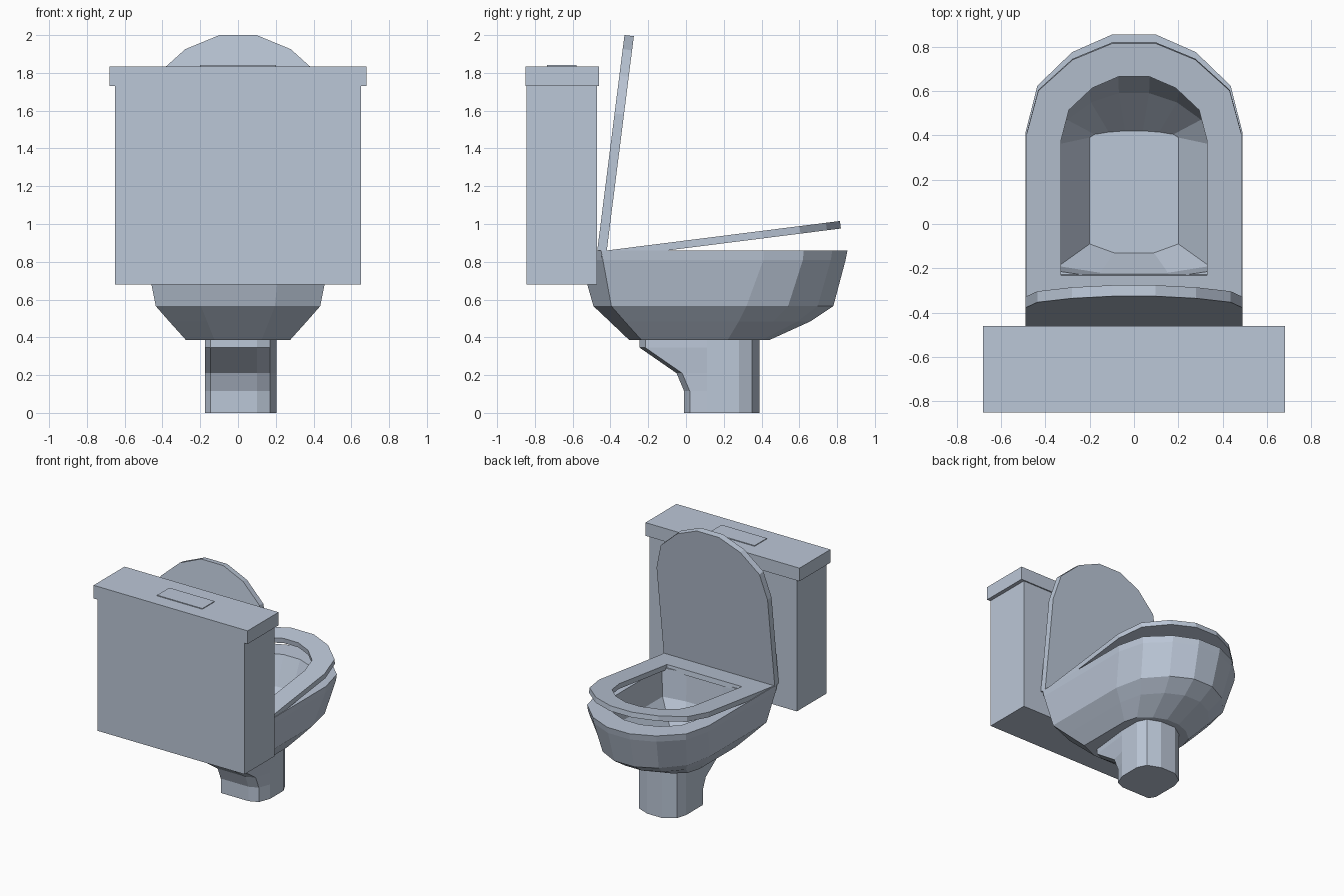
import bpy, bmesh, math
from mathutils import Matrix, Vector

if "Cube" in bpy.data.objects:
    bpy.data.objects.remove(bpy.data.objects["Cube"])

ceramic = bpy.data.materials.new("pale blue grey ceramic")
ceramic.diffuse_color = (0.50, 0.57, 0.68, 1)
ceramic.use_nodes = True
ceramic.node_tree.nodes["Principled BSDF"].inputs["Base Color"].default_value = ceramic.diffuse_color


def finish(name, bm):
    bmesh.ops.recalc_face_normals(bm, faces=bm.faces)
    mesh = bpy.data.meshes.new(name)
    bm.to_mesh(mesh)
    bm.free()
    mesh.materials.append(ceramic)
    ob = bpy.data.objects.new(name, mesh)
    bpy.context.collection.objects.link(ob)
    return ob


def box(name, x, y0, y1, z0, z1):
    bm = bmesh.new()
    size = Matrix.Diagonal((2 * x, y1 - y0, z1 - z0, 1))
    bmesh.ops.create_cube(bm, size=1, matrix=Matrix.Translation((0, (y0 + y1) / 2, (z0 + z1) / 2)) @ size)
    return finish(name, bm)


def loft(name, rings, closed=False):
    """Skin rings of equal length; cap the ends, or join last to first."""
    bm = bmesh.new()
    vs = [[bm.verts.new(p) for p in r] for r in rings]
    n = len(vs[0])
    pairs = list(zip(vs, vs[1:])) + ([(vs[-1], vs[0])] if closed else [])
    for a, b in pairs:
        for i in range(n):
            j = (i + 1) % n
            bm.faces.new((a[i], a[j], b[j], b[i]))
    if not closed:
        bm.faces.new(vs[0])
        bm.faces.new(vs[-1])
    return finish(name, bm)


def outline(z, w, ys, yf, yc, ym):
    """U shape: half width, where the curve starts, front, rear corner, rear middle."""
    half = [(w, yc)] + [(w * a, ys + (yf - ys) * b)
                        for a, b in ((1, 0), (0.89, 0.48), (0.57, 0.82), (0.2, 1))]
    pts = half + [(-x, y) for x, y in reversed(half)] + [(-0.45 * w, ym), (0.45 * w, ym)]
    return [Vector((x, y, z)) for x, y in pts]


# Cistern, its cover and the flush button
box("cistern", 0.65, -0.845, -0.47, 0.68, 1.735)
box("cistern_cover", 0.68, -0.85, -0.46, 1.73, 1.835)
box("flush_button", 0.20, -0.735, -0.58, 1.83, 1.841)

# Bowl: up the outside, over the rim and down the inside
loft("bowl", [
    outline(0.385, 0.275, 0.22, 0.44, -0.235, -0.30),
    outline(0.485, 0.365, 0.28, 0.66, -0.325, -0.405),
    outline(0.565, 0.435, 0.32, 0.78, -0.395, -0.49),
    outline(0.81, 0.485, 0.41, 0.845, -0.44, -0.56),
    outline(0.86, 0.49, 0.41, 0.855, -0.45, -0.56),
    outline(0.86, 0.36, 0.38, 0.68, -0.21, -0.24),
    outline(0.64, 0.34, 0.36, 0.59, -0.19, -0.22),
    outline(0.45, 0.20, 0.39, 0.42, -0.09, -0.13),
])

# Pedestal: faceted foot whose rear sweeps back under the bowl
foot = [(-.145, -.01), (.10, -.01), (.17, .02), (.205, .11), (.205, .28), (.17, .35),
        (.07, .39), (-.06, .39), (-.15, .33), (-.175, .25), (-.175, .04)]
loft("pedestal", [[(x, y + (shift if y < 0.1 else 0), z) for x, y in foot]
                  for z, shift in ((0, 0), (.115, 0), (.21, -.04), (.345, -.235), (.42, -.235))])

# Seat ring, raised slightly about the hinge
seat = loft("seat", [
    outline(-0.04, 0.485, 0.86, 1.275, 0, 0),
    outline(0, 0.485, 0.86, 1.275, 0, 0),
    outline(0, 0.33, 0.83, 1.125, 0.22, 0.22),
    outline(-0.04, 0.33, 0.83, 1.125, 0.22, 0.22),
], closed=True)
seat.location = (0, -0.45, 0.856)
seat.rotation_euler.x = math.radians(7.2)

# Seat lid, standing open
lid = loft("seat_lid", [outline(z, 0.49, 0.73, 1.148, 0, 0) for z in (0, 0.05)])
lid.location = (0, -0.42, 0.855)
lid.rotation_euler.x = math.radians(82.8)
